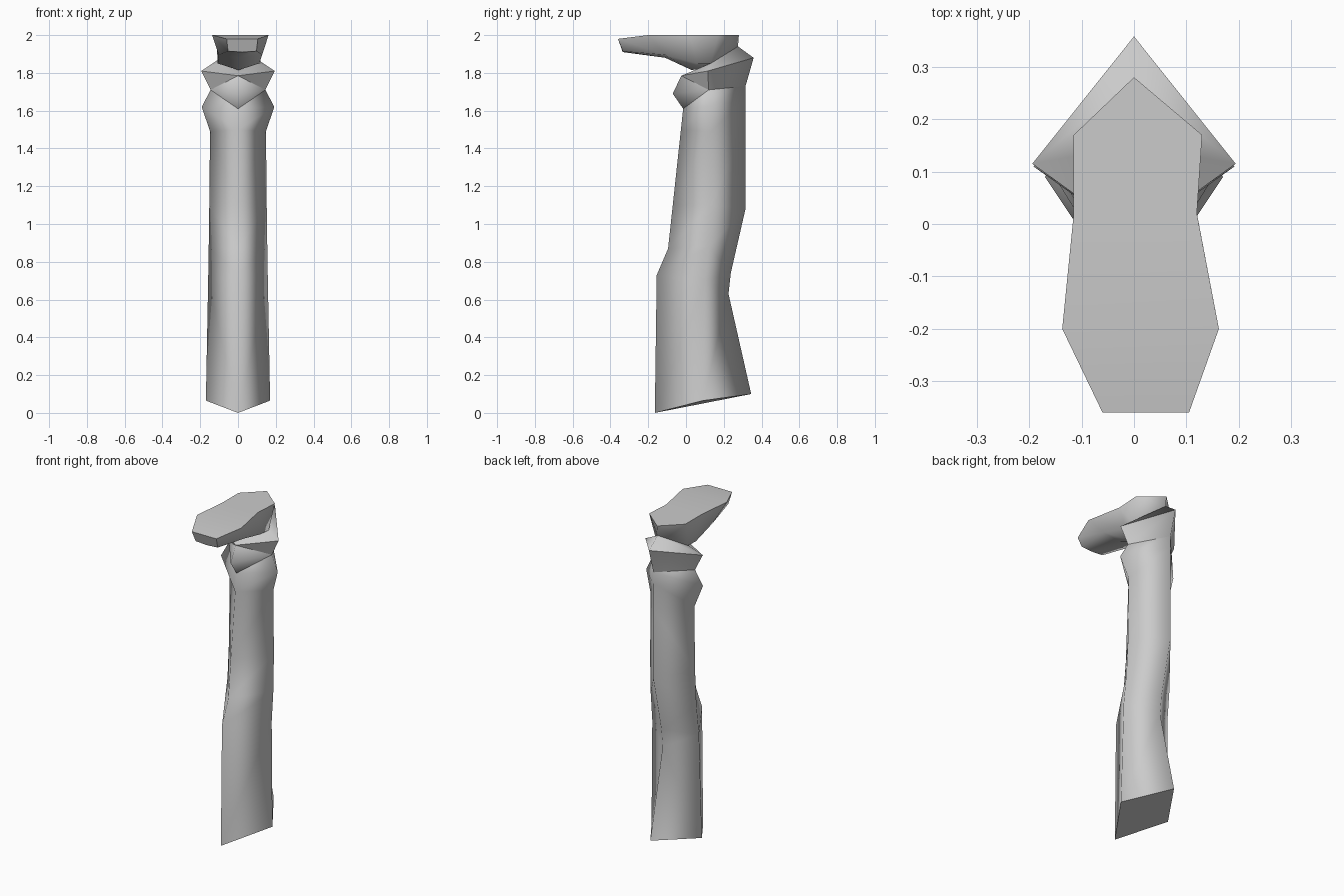
import bpy, bmesh

cube = bpy.data.objects.get("Cube")
if cube:
    bpy.data.objects.remove(cube)

grey = bpy.data.materials.new("plain grey")
grey.use_nodes = True
colour = (0.6, 0.6, 0.6, 1)
grey.diffuse_color = colour
grey.node_tree.nodes["Principled BSDF"].inputs["Base Color"].default_value = colour


def finish(name, bm):
    bmesh.ops.remove_doubles(bm, verts=bm.verts, dist=0.0005)
    bmesh.ops.recalc_face_normals(bm, faces=bm.faces)
    for f in bm.faces:
        f.smooth = True
    mesh = bpy.data.meshes.new(name)
    bm.to_mesh(mesh)
    bm.free()
    mesh.materials.append(grey)
    obj = bpy.data.objects.new(name, mesh)
    bpy.context.collection.objects.link(obj)
    return obj


def sharpen(bm, a, b):
    edge = bm.edges.get((a, b))
    if edge:
        edge.smooth = False


# Leg: diamond rings as front (y, z), side (x, y, z), back (y, z)
rings = [
    ((-0.165, 0.00), (0.170, 0.09, 0.065), (0.345, 0.10)),
    ((-0.155, 0.73), (0.158, 0.10, 0.70), (0.225, 0.63)),
    ((-0.095, 0.87), (0.155, 0.12, 0.88), (0.237, 0.74)),
    ((-0.070, 1.10), (0.152, 0.13, 1.10), (0.315, 1.08)),
    ((-0.027, 1.50), (0.148, 0.13, 1.49), (0.315, 1.50)),
    ((-0.015, 1.61), (0.192, 0.11, 1.62), (0.315, 1.66)),   # bulge
    ((-0.070, 1.69), (0.145, 0.12, 1.71), (0.315, 1.73)),   # ankle waist
    ((-0.025, 1.785), (0.194, 0.115, 1.81), (0.358, 1.88)),  # ankle rim
    ((0.050, 1.815), (0.110, 0.13, 1.85), (0.275, 1.94)),   # joint with foot
]
bm = bmesh.new()
loops = []
for front, side, back in rings:
    x, y, z = side
    loops.append([bm.verts.new(p) for p in
                  ((0, *front), (x, y, z), (0, *back), (-x, y, z))])
for i in range(len(loops) - 1):
    low, high = loops[i], loops[i + 1]
    for side in (1, 3):
        for end in (0, 2):
            e0, s0, e1, s1 = low[end], low[side], high[end], high[side]
            # The crease runs up to the side below the waist, down to it above
            if end == 0 and i != 6:
                bm.faces.new((e0, s0, s1))
                bm.faces.new((e0, s1, e1))
            else:
                bm.faces.new((e0, s0, e1))
                bm.faces.new((s0, s1, e1))
bm.faces.new(loops[0])
bm.faces.new(loops[-1])
# Hard creases at the cut end and around the ankle
for i in (0, 7, 8):
    for k in range(4):
        sharpen(bm, loops[i][k], loops[i][k - 1])
for side in (1, 3):
    sharpen(bm, loops[6][side], loops[6][2])
    sharpen(bm, loops[5][0], loops[6][side])
    sharpen(bm, loops[6][side], loops[7][0])
    sharpen(bm, loops[6][side], loops[7][side])
finish("leg", bm)

# Foot: cross-sections from toe to heel, each a flat top over a keeled underside
# right x, left x, top (y, z), lower half width, lower (y, z), keel (y, z)
sections = [
    (0.105, -0.06, (-0.36, 1.98), 0.075, (-0.335, 1.915), (-0.335, 1.91)),
    (0.162, -0.137, (-0.20, 2.0), 0.115, (-0.11, 1.895), (-0.11, 1.88)),
    (0.120, -0.115, (0.02, 2.0), 0.110, (0.06, 1.85), (0.03, 1.815)),
    (0.130, -0.115, (0.17, 2.0), 0.110, (0.13, 1.85), (0.12, 1.83)),
    (0.0, 0.0, (0.28, 2.0), 0.0, (0.275, 1.94), (0.275, 1.94)),
]
bm = bmesh.new()
loops = []
for right, left, top, half, low, keel in sections:
    mid = (right + left) / 2
    loops.append([bm.verts.new(p) for p in
                  ((right, *top), (mid + half, *low), (mid, *keel),
                   (mid - half, *low), (left, *top))])
for a, b in zip(loops, loops[1:]):
    for k in range(5):
        n = (k + 1) % 5
        bm.faces.new((a[k], a[n], b[n], b[k]))
bm.faces.new(loops[0])
# Hard rim around the flat top and the toe
for a, b in zip(loops, loops[1:]):
    sharpen(bm, a[0], b[0])
    sharpen(bm, a[4], b[4])
for k in range(5):
    sharpen(bm, loops[0][k], loops[0][k - 1])
finish("foot", bm)
